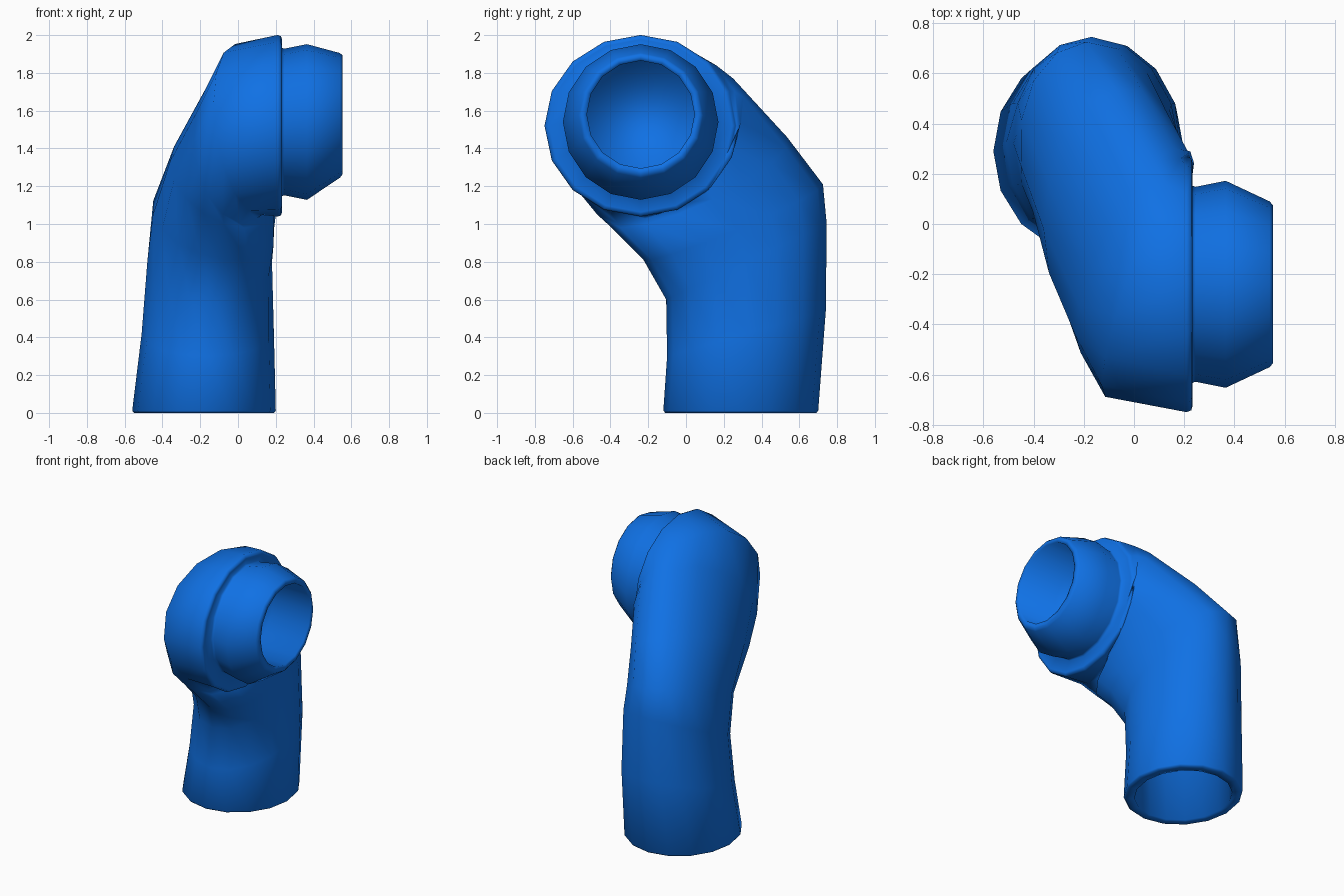
import bpy, bmesh, math
from mathutils import Vector

if "Cube" in bpy.data.objects:
    bpy.data.objects.remove(bpy.data.objects["Cube"])

SIDES = 16

blue = bpy.data.materials.new("pipe blue")
blue.diffuse_color = (0.005, 0.165, 0.78, 1)
blue.use_nodes = True
blue.node_tree.nodes["Principled BSDF"].inputs["Base Color"].default_value = blue.diffuse_color


def ring(c, u, v, s=1.0):
    """Elliptical cross-section spanned by the half axes u and v."""
    c, u, v = Vector(c), Vector(u) * s, Vector(v) * s
    return [c + u * math.cos(2 * math.pi * i / SIDES) + v * math.sin(2 * math.pi * i / SIDES)
            for i in range(SIDES)]


def capped_loft(name, rings, angle):
    """Skin the rings in order and close both ends."""
    bm = bmesh.new()
    rows = [[bm.verts.new(p) for p in r] for r in rings]
    for a, b in zip(rows, rows[1:]):
        for i in range(SIDES):
            j = (i + 1) % SIDES
            bm.faces.new((a[i], a[j], b[j], b[i]))
    bm.faces.new(rows[0])
    bm.faces.new(rows[-1])
    bmesh.ops.recalc_face_normals(bm, faces=bm.faces)
    mesh = bpy.data.meshes.new(name)
    bm.to_mesh(mesh)
    bm.free()
    mesh.materials.append(blue)
    ob = bpy.data.objects.new(name, mesh)
    bpy.context.collection.objects.link(ob)
    bpy.ops.object.select_all(action='DESELECT')
    ob.select_set(True)
    bpy.context.view_layer.objects.active = ob
    bpy.ops.object.shade_smooth_by_angle(angle=math.radians(angle))
    return ob


# Elbow sections from the inlet bore outwards and up: centre, half axis U, half axis V
sections = [
    ((-0.16, 0.31, 0.42), (0.29, 0, 0), (0, -0.34, -0.08)),
    ((-0.18, 0.29, 0.00), (0.31, 0, 0), (0, -0.34, 0)),
    ((-0.18, 0.29, 0.00), (0.37, 0, 0), (0, -0.40, 0)),
    ((-0.18, 0.29, 0.012), (0.38, 0, 0), (0, -0.41, 0)),
    ((-0.16, 0.32, 0.42), (0.35, 0, 0), (0, -0.42, -0.12)),
    ((-0.15, 0.32, 0.80), (0.33, 0, 0), (0.02, -0.425, -0.20)),
    ((-0.13, 0.25, 1.01), (0.32, 0.02, -0.04), (0.06, -0.475, -0.20)),
    ((-0.075, 0.06, 1.23), (0.285, 0.08, -0.10), (0, -0.475, -0.23)),
    ((0.0, -0.11, 1.41), (0.22, 0.21, -0.18), (-0.08, -0.36, -0.36)),
    ((0.055, -0.20, 1.50), (0.17, 0.33, -0.30), (-0.07, -0.36, -0.34)),
    ((0.21, -0.24, 1.52), (0, 0.36, -0.34), (0, -0.36, -0.34)),
]
elbow = [ring(*s) for s in sections]

# Rounded lip at the flange end
end_u, end_v = sections[-1][1:3]
lip = [ring((x, -0.24, 1.52), end_u, end_v, s)
       for x, s in ((0.228, 0.985), (0.233, 0.95))]

# Bulged outlet collar and its bore: x, radius, centre height
collar = [(0.226, 0.395, 1.54), (0.245, 0.388, 1.54), (0.365, 0.412, 1.54),
          (0.54, 0.33, 1.575), (0.553, 0.315, 1.578), (0.55, 0.285, 1.58),
          (0.25, 0.285, 1.58)]
collar = [ring((x, -0.24, z), (0, r * 0.707, -r * 0.707), (0, -r * 0.707, -r * 0.707))
          for x, r, z in collar]

capped_loft("elbow_pipe", elbow + lip + collar, 120)
